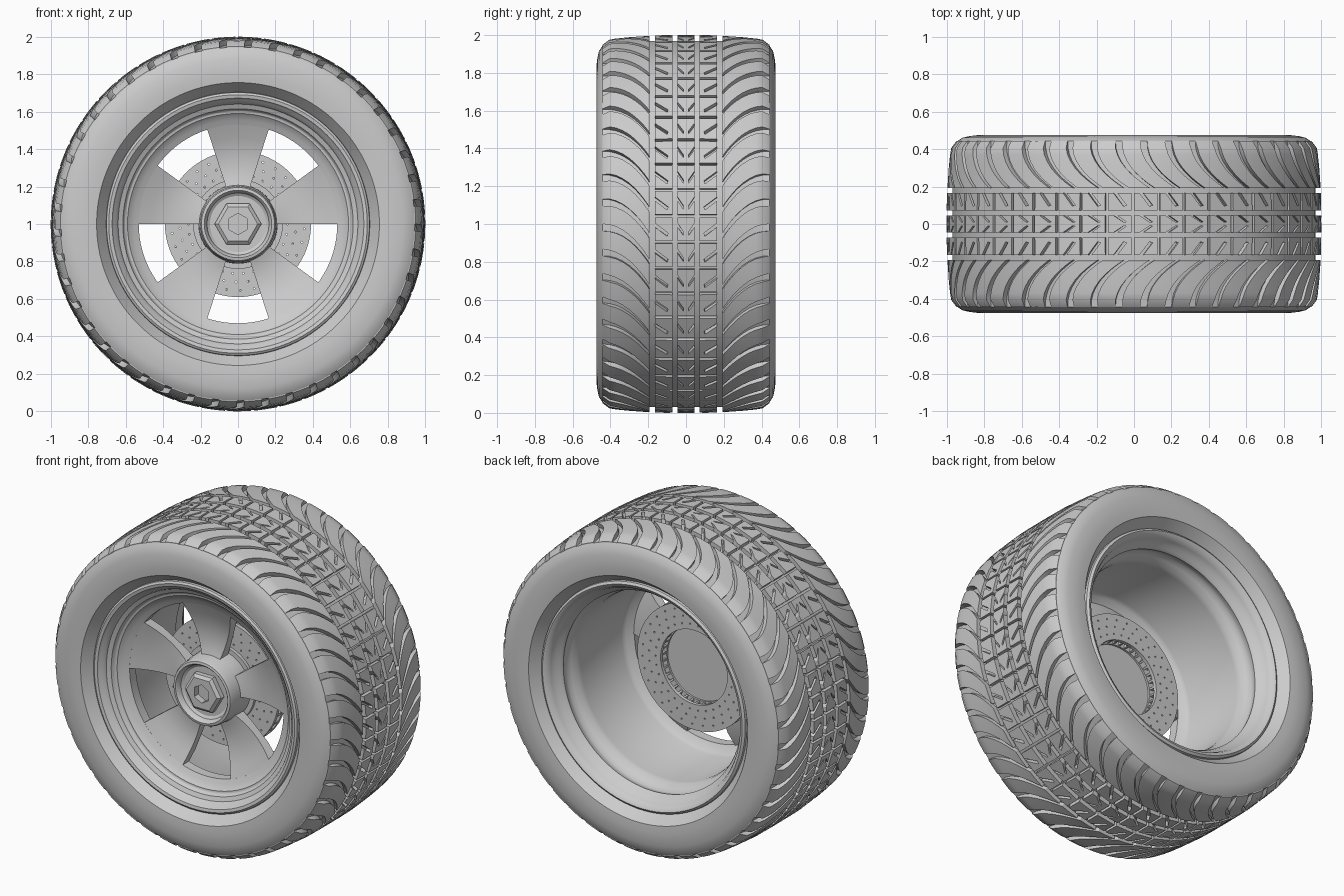
import bpy, bmesh, math

if "Cube" in bpy.data.objects:
    bpy.data.objects.remove(bpy.data.objects["Cube"])

TAU = 2 * math.pi
N = 45                      # tread pitches around the tire
PITCH = TAU / N


def polar(r, y, a):
    return (r * math.cos(a), y, 1 + r * math.sin(a))


def loft(bm, sections, closed=True, wrap=False):
    """Skin a list of point loops; cap the ends unless they wrap round."""
    rows = [[bm.verts.new(p) for p in s] for s in sections]
    n = len(rows[0])
    for i in range(len(rows) if wrap else len(rows) - 1):
        a, b = rows[i], rows[(i + 1) % len(rows)]
        for j in range(n if closed else n - 1):
            k = (j + 1) % n
            bm.faces.new((a[j], a[k], b[k], b[j]))
    if not wrap:
        bm.faces.new(rows[0])
        bm.faces.new(rows[-1])


def lathe(bm, profile, segs=96, closed=True, start=0.0, sweep=TAU):
    """Spin an (r, y) profile round the wheel axis, fully or as a sector."""
    full = sweep >= TAU - 1e-6
    steps = segs if full else segs + 1
    loft(bm, [[polar(r, y, start + sweep * i / segs) for r, y in profile]
              for i in range(steps)], closed, full)


def shade(ob, angle):
    bpy.ops.object.select_all(action='DESELECT')
    ob.select_set(True)
    bpy.context.view_layer.objects.active = ob
    bpy.ops.object.shade_smooth_by_angle(angle=math.radians(angle))


def finish(name, bm, angle=30):
    bmesh.ops.remove_doubles(bm, verts=bm.verts, dist=1e-5)
    bmesh.ops.recalc_face_normals(bm, faces=bm.faces)
    me = bpy.data.meshes.new(name)
    bm.to_mesh(me)
    bm.free()
    ob = bpy.data.objects.new(name, me)
    bpy.context.collection.objects.link(ob)
    shade(ob, angle)
    return ob


def cut(ob, cutter):
    cutter.hide_render = True
    m = ob.modifiers.new("cut", 'BOOLEAN')
    m.operation, m.object, m.solver = 'DIFFERENCE', cutter, 'EXACT'
    bpy.context.view_layer.objects.active = ob
    bpy.ops.object.modifier_apply(modifier=m.name)
    bpy.data.objects.remove(cutter)
    shade(ob, 30)


# Tire carcass: groove floor, shoulders, sidewalls and creased bead
half = [(0.97, 0.19), (0.96, 0.3), (0.95, 0.39), (0.944, 0.442), (0.915, 0.461),
        (0.88, 0.469), (0.84, 0.474), (0.80, 0.475), (0.755, 0.471), (0.703, 0.405)]
bm = bmesh.new()
lathe(bm, [(r, -y) for r, y in reversed(half)] + half, 135, closed=False)
finish("tire_carcass", bm, 24)

# Tread surface radius across the width
CROWN = [(0.0, 1.0), (0.15, 1.0), (0.2, 0.996), (0.3, 0.989), (0.37, 0.982),
         (0.405, 0.976), (0.443, 0.948)]


def crown(y):
    y = abs(y)
    for (y0, r0), (y1, r1) in zip(CROWN, CROWN[1:]):
        if y <= y1:
            return r0 + (r1 - r0) * (y - y0) / (y1 - y0)
    return CROWN[-1][1]


# Centre and intermediate tread rows: outlines in (y, angle) with slits cut in
centre = [(-.045, 0), (.045, 0), (.045, .03), (.012, .08), (.012, .098), (.045, .05),
          (.045, .125), (-.045, .125), (-.045, .05), (-.012, .098), (-.012, .08), (-.045, .03)]
middle = [(.072, 0), (.165, 0), (.165, .03), (.095, .083), (.10, .10), (.165, .05),
          (.165, .125), (.072, .125)]
rows = {"tread_centre": centre, "tread_middle_back": middle,
        "tread_middle_front": [(-y, u) for y, u in middle]}
for name, outline in rows.items():
    bm = bmesh.new()
    for i in range(N):
        loft(bm, [[polar(crown(y) - d, y, math.pi / 2 + i * PITCH - u) for y, u in outline]
                  for d in (0, 0.04)])
    finish(name, bm)

# Shoulder blocks separated by swept curved grooves
ys = [0.192, 0.205, 0.222, 0.245, 0.27, 0.30, 0.335, 0.37, 0.405, 0.443]
for side, name in ((1, "tread_shoulder_back"), (-1, "tread_shoulder_front")):
    bm = bmesh.new()
    for i in range(N):
        sections = []
        for y in ys:
            t = (0.443 - y) / 0.25
            a = i * PITCH - 0.19 * t ** 2.1
            r, w = crown(y), 0.100 + 0.014 * t
            loop = [(r - .037, 0), (r, 0), (r, w / 2), (r, w), (r - .037, w)]
            sections.append([polar(q, side * y, a + u) for q, u in loop])
        loft(bm, sections)
    finish(name, bm, 34)

# Rim: stepped front lip, window ring, barrel and rear lip
bm = bmesh.new()
lathe(bm, [(.705, -.40), (.702, -.42), (.69, -.428), (.672, -.424), (.662, -.41), (.648, -.40),
           (.64, -.382), (.615, -.37), (.607, -.352), (.60, -.347), (.59, -.347), (.578, -.335),
           (.555, -.322), (.53, -.31), (.53, -.25), (.57, -.225), (.585, -.20),
           (.585, .20), (.59, .23), (.61, .26), (.625, .285), (.622, .31), (.615, .33),
           (.625, .35), (.645, .365), (.655, .395), (.668, .42), (.688, .43), (.702, .42),
           (.705, .40), (.66, .37), (.635, .25), (.615, .20), (.615, -.25), (.66, -.36)], 96)
finish("rim", bm, 40)

# Five dished spokes, each a 36 degree sector
spoke = [(.19, -.275), (.23, -.262), (.28, -.254), (.34, -.253), (.40, -.262), (.46, -.28),
         (.54, -.314), (.54, -.25), (.45, -.215), (.3, -.195), (.19, -.19)]
bm = bmesh.new()
for k in range(5):
    lathe(bm, spoke, 10, start=math.radians(72 + 72 * k), sweep=math.radians(36))
finish("spokes", bm)

# Hub cup
bm = bmesh.new()
lathe(bm, [(0, -.17), (.212, -.17), (.21, -.26), (.204, -.28), (.202, -.34), (.195, -.355),
           (.18, -.358), (.172, -.35), (.165, -.325), (.15, -.315), (0, -.315)], 64)
finish("hub", bm)

# Centre nut with a hexagonal socket
bm = bmesh.new()
lathe(bm, [(0, -.30), (.125, -.30), (.125, -.345), (.105, -.36), (0, -.36)], 6)
nut = finish("centre_nut", bm)
bm = bmesh.new()
lathe(bm, [(0, -.32), (.057, -.32), (.057, -.40), (0, -.40)], 6, start=math.pi / 6)
cut(nut, finish("socket_cutter", bm))

# Drilled brake disc: two plates
bm = bmesh.new()
for y in (-.16, -.10):
    lathe(bm, [(.23, y), (.39, y), (.39, y + .022), (.23, y + .022)], 72)
disc = finish("brake_disc", bm)
bm = bmesh.new()
for i in range(30):
    for j, r in enumerate((.265, .31, .355)):
        a = TAU * i / 30 + j * 0.07
        cx, _, cz = polar(r, 0, a)
        loft(bm, [[(cx + .005 * math.cos(TAU * k / 8), y, cz + .005 * math.sin(TAU * k / 8))
                   for k in range(8)] for y in (-.2, -.04)])
cut(disc, finish("hole_cutter", bm))

# Cooling vanes between the plates
bm = bmesh.new()
for i in range(36):
    lathe(bm, [(.235, -.139), (.385, -.139), (.385, -.099), (.235, -.099)], 1,
          start=TAU * i / 36, sweep=0.05)
finish("brake_vanes", bm)

# Disc carrier plate
bm = bmesh.new()
lathe(bm, [(0, -.18), (.24, -.18), (.24, -.15), (0, -.15)], 64)
finish("disc_carrier", bm)
